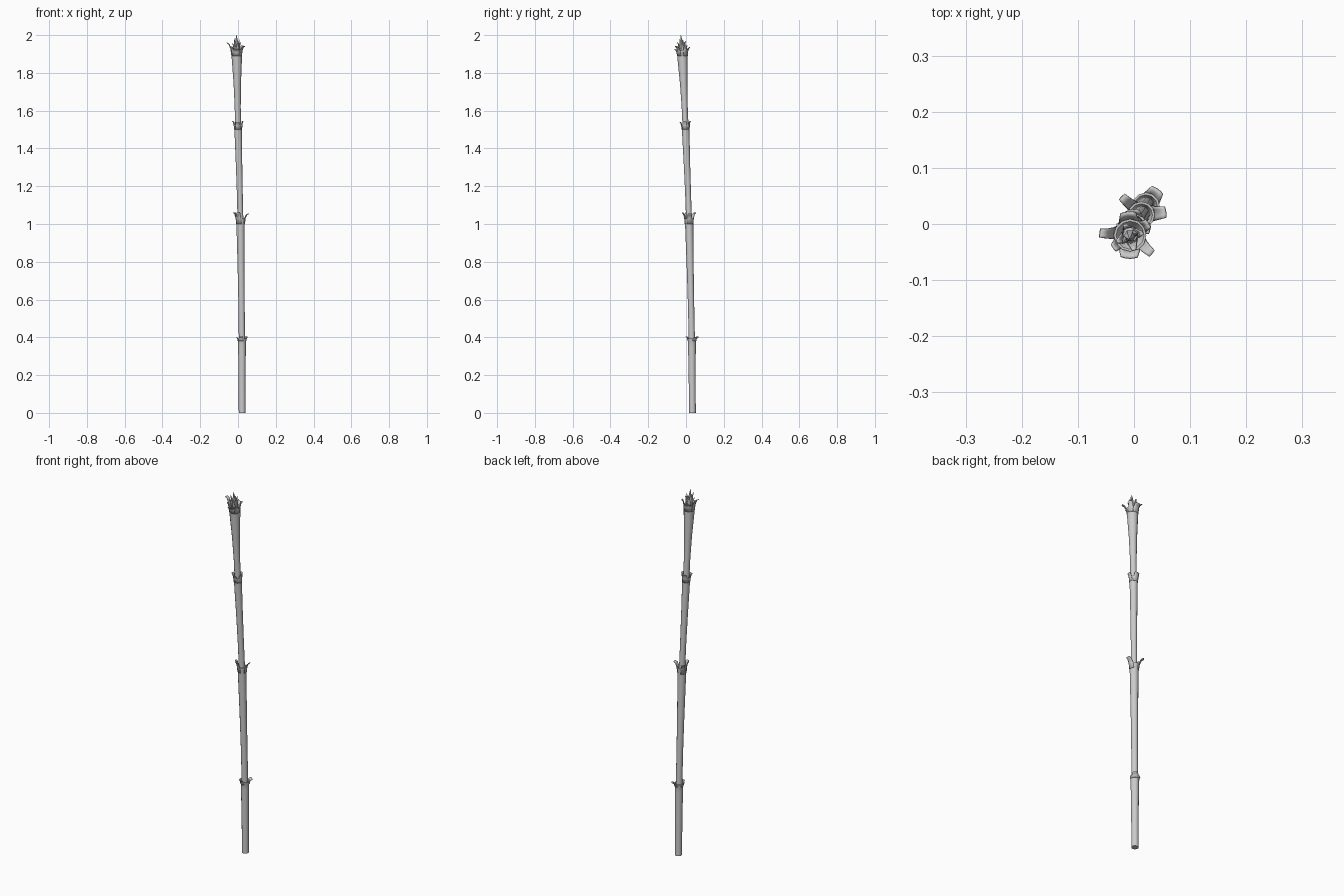
import bpy
import bmesh
from math import cos, sin, pi, radians
from mathutils import Vector

cube = bpy.data.objects.get("Cube")
if cube:
    bpy.data.objects.remove(cube, do_unlink=True)

SIDES = 12
SPINE = [Vector(p) for p in ((0.022, 0.034, 0), (0.021, 0.031, 0.4), (0.013, 0.016, 1.03),
                             (0.0, -0.003, 1.53), (-0.007, -0.02, 1.92), (-0.008, -0.027, 2.0))]


def spine(z):
    """Centre of the leaning stalk at height z."""
    for a, b in zip(SPINE, SPINE[1:]):
        if z <= b.z:
            break
    return a.lerp(b, (z - a.z) / (b.z - a.z))


def around(angle, radius, z):
    return spine(z) + Vector((radius * cos(angle), radius * sin(angle), 0))


def loft(bm, rows, closed):
    """Skin neighbouring rows of points with quads."""
    grid = [[bm.verts.new(p) for p in row] for row in rows]
    for low, high in zip(grid, grid[1:]):
        n = len(low)
        for i in range(n if closed else n - 1):
            j = (i + 1) % n
            bm.faces.new((low[i], low[j], high[j], high[i]))
    return grid


def finish(bm, name, thickness=0):
    bmesh.ops.recalc_face_normals(bm, faces=bm.faces)
    mesh = bpy.data.meshes.new(name)
    bm.to_mesh(mesh)
    bm.free()
    obj = bpy.data.objects.new(name, mesh)
    bpy.context.collection.objects.link(obj)
    if thickness:
        shell = obj.modifiers.new("Thickness", "SOLIDIFY")
        shell.thickness = thickness
        shell.offset = 0
    bpy.ops.object.select_all(action="DESELECT")
    obj.select_set(True)
    bpy.context.view_layer.objects.active = obj
    bpy.ops.object.shade_smooth_by_angle(angle=radians(40))
    return obj


def stalk(name, z0, z1, r0, r1, lip):
    """Tapered cane with a flared, hollow rim."""
    h = z1 - z0
    profile = [(r0, z0), (r0, z0 + h * 0.3), (r0 + (r1 - r0) * 0.35, z0 + h * 0.6),
               (r1, z1 - 0.045), (r1 * 1.03, z1 - 0.015), (lip, z1),
               (lip - 0.004, z1), (r0 * 0.8, z1 - 0.02)]
    bm = bmesh.new()
    rings = [[around(2 * pi * i / SIDES, r, z) for i in range(SIDES)] for r, z in profile]
    grid = loft(bm, rings, True)
    bm.faces.new(grid[0])
    bm.faces.new(grid[-1])
    finish(bm, name)


def husk(name, angle, r0, reach, z0, z1, spread, tip=0.5):
    """Torn sheath strip that curls away from the rim."""
    bm = bmesh.new()
    rows = []
    for t in (0, 0.35, 0.7, 1):
        r = r0 + (reach - r0) * t ** 1.7
        z = z0 + (z1 - z0) * sin(t * pi / 2)
        half = radians(spread) * (1 - (1 - tip) * t) * r0 / max(r, r0)
        rows.append([around(radians(angle) + half * u, r, z) for u in (-1, -0.5, 0, 0.5, 1)])
    loft(bm, rows, False)
    finish(bm, name, 0.003)


def shoot(name, angle, offset, z0, z1, radius, lean):
    """Pointed young bud inside the crown."""
    bm = bmesh.new()
    rows = []
    for t, k in ((0, 0.7), (0.35, 1), (0.7, 0.65), (1, 0.08)):
        c = around(radians(angle), offset + lean * t * t, z0 + (z1 - z0) * t)
        rows.append([c + Vector((cos(a), sin(a), 0)) * radius * k
                     for a in (2 * pi * i / 6 for i in range(6))])
    grid = loft(bm, rows, True)
    bm.faces.new(grid[0])
    bm.faces.new(grid[-1])
    finish(bm, name)


# Cane sections, each growing out of the rim below
stalk("lower_cane", 0, 0.395, 0.018, 0.0205, 0.025)
stalk("second_cane", 0.36, 1.03, 0.0165, 0.0215, 0.024)
stalk("third_cane", 1.0, 1.525, 0.0155, 0.0195, 0.022)
stalk("upper_cane", 1.49, 1.92, 0.016, 0.027, 0.029)

# Husk strips: height, rim radius, then (angle, reach, rise, spread)
joints = {
    "lower": (0.38, 0.022, ((55, 0.038, 0.022, 50), (-105, 0.032, 0.024, 35),
                            (185, 0.03, 0.02, 35))),
    "middle": (1.0, 0.022, ((8, 0.045, 0.055, 40), (135, 0.048, 0.06, 30),
                            (-110, 0.036, 0.06, 35), (200, 0.032, 0.06, 35))),
    "high": (1.5, 0.02, ((95, 0.029, 0.045, 55), (-10, 0.029, 0.045, 40),
                         (190, 0.03, 0.045, 40), (-95, 0.03, 0.04, 40))),
    "crown": (1.89, 0.027, ((-92, 0.041, 0.035, 50), (-38, 0.05, 0.05, 24),
                            (172, 0.054, 0.07, 25), (95, 0.043, 0.045, 45),
                            (35, 0.04, 0.055, 28), (-145, 0.036, 0.05, 25))),
}
for joint, (z, rim, strips) in joints.items():
    for i, (angle, reach, rise, spread) in enumerate(strips, 1):
        husk(f"{joint}_husk_{i}", angle, rim, reach, z, z + rise, spread, 0.65)

# Inner crown leaves and buds
for i, angle in enumerate((20, 110, 200, 290), 1):
    husk(f"inner_leaf_{i}", angle, 0.014, 0.024, 1.9, 1.955 + 0.006 * (i % 3), 45, 0.3)
shoot("centre_bud", 0, 0, 1.895, 2.0, 0.011, 0)
shoot("left_bud", 30, 0.008, 1.895, 1.98, 0.007, 0.01)
shoot("right_bud", 215, 0.008, 1.895, 1.985, 0.007, 0.008)
